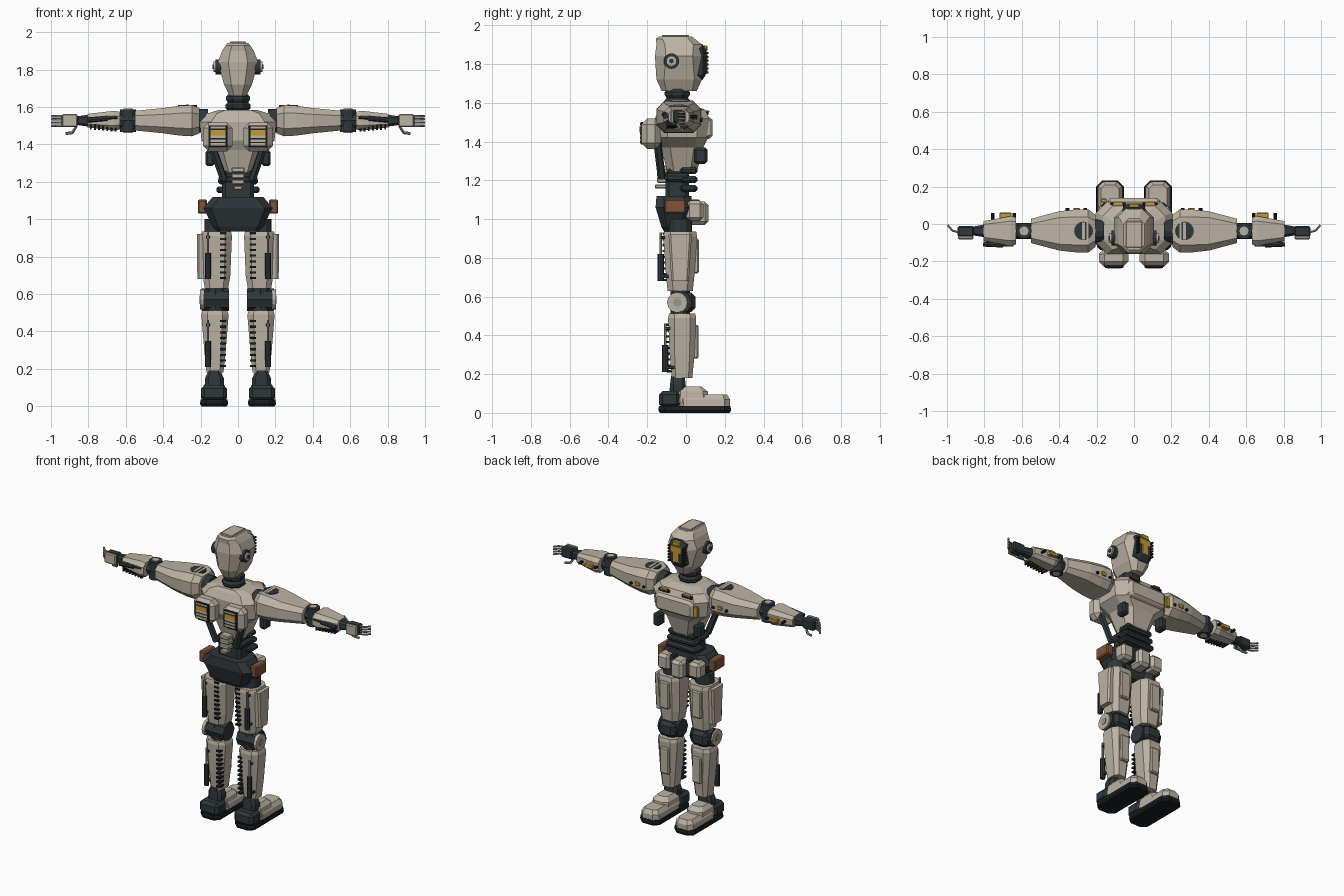
import bpy, bmesh
from mathutils import Matrix, Vector

cube = bpy.data.objects.get("Cube")
if cube:
    bpy.data.objects.remove(cube, do_unlink=True)


def material(name, red, green, blue):
    mat = bpy.data.materials.new(name)
    mat.use_nodes = True
    mat.diffuse_color = (red, green, blue, 1)
    shader = mat.node_tree.nodes["Principled BSDF"]
    shader.inputs["Base Color"].default_value = mat.diffuse_color
    return mat


CREAM = material("warm cream armour", .5, .45, .37)
DARK = material("dark slate", .028, .038, .042)
BLACK = material("black rubber", .01, .013, .014)
YELLOW = material("signal yellow", .56, .32, .04)
BROWN = material("brown leather", .22, .09, .045)
GREY = material("finger grey", .32, .3, .26)

# Shared joint lines
ARM_Y, ARM_Z = -.037, 1.527
LEG_X, LEG_Y = .12, -.03
KNEE_Z = .57
EAR_Y, EAR_Z = -.075, 1.815


def finish(name, mat, bm, mirror):
    bmesh.ops.recalc_face_normals(bm, faces=bm.faces)
    mesh = bpy.data.meshes.new(name)
    bm.to_mesh(mesh)
    bm.free()
    mesh.materials.append(mat)
    obj = bpy.data.objects.new(name, mesh)
    bpy.context.collection.objects.link(obj)
    if mirror:
        obj.modifiers.new("Mirror", "MIRROR").use_mirror_merge = False


def ring(at, wide, deep, shift=0):
    return at, wide / 2, deep / 2, shift


def loft(name, mat, *rings, axis="z", centre=(0, 0), chamfer=.22):
    """Join chamfered rectangles along an axis; off-centre parts are mirrored."""
    bm = bmesh.new()
    loops = []
    for at, a, b, shift in rings:
        cut = 2 * chamfer * min(a, b)
        corner = [(a, b - cut), (a - cut, b)]
        outline = (corner + [(-u, v) for u, v in reversed(corner)]
                   + [(-u, -v) for u, v in corner] + [(u, -v) for u, v in reversed(corner)])
        loop = []
        for u, v in outline:
            point = [u + centre[0], v + centre[1] + shift]
            point.insert("xyz".index(axis), at)
            loop.append(bm.verts.new(point))
        loops.append(loop)
    for low, high in zip(loops, loops[1:]):
        for i in range(len(low)):
            bm.faces.new((low[i - 1], low[i], high[i], high[i - 1]))
    bm.faces.new(loops[0])
    bm.faces.new(loops[-1])
    finish(name, mat, bm, axis == "x" or centre[0] > 0)


def box(name, mat, at, size, bevel=.15, count=1, step=(0, 0, 0)):
    """A row of boxes; bevel is a share of the thinnest side."""
    bm = bmesh.new()
    for i in range(count):
        place = Matrix.Translation(Vector(at) + i * Vector(step)) @ Matrix.Diagonal((*size, 1))
        bmesh.ops.create_cube(bm, size=1, matrix=place)
    if bevel:
        bmesh.ops.bevel(bm, geom=bm.edges[:], offset=bevel * min(size), segments=1, affect="EDGES")
    finish(name, mat, bm, at[0] > 0)


def rod(name, mat, radius, *path, sides=8, count=1, step=(0, 0, 0)):
    """Straight rods along a path, repeated by a step."""
    bm = bmesh.new()
    for i in range(count):
        points = [Vector(p) + i * Vector(step) for p in path]
        for p, q in zip(points, points[1:]):
            place = Matrix.Translation((p + q) / 2) @ (q - p).to_track_quat("Z", "Y").to_matrix().to_4x4()
            bmesh.ops.create_cone(bm, cap_ends=True, segments=sides, radius1=radius,
                                  radius2=radius, depth=(q - p).length, matrix=place)
    finish(name, mat, bm, path[0][0] > 0)


def disc(name, mat, at, radius, length, axis="x", sides=12):
    half = Vector([length / 2 if letter == axis else 0 for letter in "xyz"])
    rod(name, mat, radius, Vector(at) - half, Vector(at) + half, sides=sides)


# Head shell, crown panel and ear discs
loft("head", CREAM, ring(at=1.66, wide=.09, deep=.18), ring(at=1.72, wide=.15, deep=.235),
     ring(at=1.84, wide=.215, deep=.25), ring(at=1.9, wide=.17, deep=.235),
     ring(at=1.93, wide=.13, deep=.2, shift=-.02), ring(at=1.942, wide=.11, deep=.17, shift=-.02),
     centre=(0, -.035), chamfer=.26)
box("crown_panel", CREAM, at=(0, -.055, 1.94), size=(.085, .14, .02))
disc("ear_disc", DARK, at=(.1, EAR_Y, EAR_Z), radius=.04, length=.04, sides=16)
disc("ear_cap", CREAM, at=(.12, EAR_Y, EAR_Z), radius=.027, length=.02, sides=16)
disc("ear_bolt", DARK, at=(.125, EAR_Y, EAR_Z), radius=.012, length=.02)

# Face mask with yellow sensor plates
loft("face_mask", DARK, ring(at=.045, wide=.13, deep=.2), ring(at=.085, wide=.12, deep=.185),
     ring(at=.105, wide=.09, deep=.12), axis="y", centre=(0, 1.81))
box("face_sensor_bar", YELLOW, at=(0, .1, 1.84), size=(.085, .02, .045))
box("face_sensor_stem", YELLOW, at=(0, .1, 1.79), size=(.045, .02, .07))
box("face_sensor_brow", YELLOW, at=(0, .095, 1.88), size=(.055, .03, .03))
box("mask_teeth", BLACK, at=(.053, .1, 1.757), size=(.01, .03, .01), bevel=0, count=6, step=(0, 0, .02))

# Ribbed neck
neck_rings = [ring(1.55 + i * .015, size, size)
              for i, size in enumerate((.14, .14, .11, .135, .135, .11, .13, .13, .1))]
loft("neck", DARK, *neck_rings, centre=(0, -.045), chamfer=.29)

# Torso shell, chest plate, collar and side pouches
loft("torso", CREAM, ring(at=1.24, wide=.16, deep=.15), ring(at=1.37, wide=.26, deep=.22),
     ring(at=1.42, wide=.39, deep=.27), ring(at=1.52, wide=.41, deep=.28),
     ring(at=1.565, wide=.33, deep=.235), ring(at=1.585, wide=.2, deep=.165, shift=-.02),
     centre=(0, -.02))
loft("chest_plate", CREAM, ring(at=.09, wide=.3, deep=.135), ring(at=.125, wide=.28, deep=.105),
     ring(at=.138, wide=.25, deep=.08), axis="y", centre=(0, 1.47), chamfer=.15)
box("chest_marker", YELLOW, at=(-.163, .125, 1.47), size=(.03, .02, .07))
box("collar_vent", BLACK, at=(.085, .1, 1.545), size=(.08, .03, .02))
box("collar_stripe", YELLOW, at=(.085, .105, 1.555), size=(.05, .03, .01))
box("side_pouch", DARK, at=(.15, .075, 1.327), size=(.05, .07, .085), bevel=.24)

# Back pods with striped grilles
box("back_pod", CREAM, at=(.109, -.18, 1.44), size=(.158, .1, .155), bevel=.3)
box("pod_frame", BLACK, at=(.106, -.228, 1.443), size=(.1, .012, .115))
box("pod_light", YELLOW, at=(.106, -.234, 1.462), size=(.08, .01, .03), bevel=0)
box("pod_grille", CREAM, at=(.106, -.234, 1.4), size=(.08, .008, .013), bevel=0, count=3, step=(0, 0, .02))
box("pod_top_bar", CREAM, at=(.106, -.234, 1.49), size=(.08, .008, .01), bevel=0)

# Flexible waist, struts and spine blocks
box("waist_core", DARK, at=(0, -.045, 1.17), size=(.17, .12, .18))
box("waist_collar", DARK, at=(0, -.045, 1.213), size=(.21, .13, .046), bevel=.3)
for i in range(3):
    box("waist_roll", DARK, at=(0, .015, 1.25 - i * .046), size=(.2 + i * .016, .09, .036), bevel=.33)
rod("back_strut", DARK, .021, (.142, -.148, 1.4), (.075, -.125, 1.21), sides=6)
box("spine_blocks", CREAM, at=(0, -.12, 1.2), size=(.07, .06, .026), bevel=.2, count=3, step=(0, 0, .032))
box("spine_tail", CREAM, at=(0, -.125, 1.168), size=(.045, .07, .02), bevel=.2)

# Pelvis, belt plates and hip pouches
loft("pelvis", DARK, ring(at=.935, wide=.22, deep=.1), ring(at=.96, wide=.27, deep=.13),
     ring(at=1.06, wide=.37, deep=.19), ring(at=1.12, wide=.27, deep=.18), centre=(0, -.062))
box("hip_pad", CREAM, at=(.115, .045, 1.043), size=(.09, .09, .105), bevel=.2)
box("groin_plate", CREAM, at=(0, .06, 1.03), size=(.09, .11, .12), bevel=.2)
box("belt_block", DARK, at=(.058, .035, 1.05), size=(.027, .07, .1))
box("hip_pouch", BROWN, at=(.19, -.055, 1.067), size=(.05, .11, .075))

# Thighs
disc("hip_joint", DARK, at=(LEG_X, LEG_Y, .95), radius=.06, length=.1, axis="z")
loft("thigh", CREAM, ring(at=.63, wide=.125, deep=.13), ring(at=.7, wide=.148, deep=.145),
     ring(at=.91, wide=.165, deep=.175), ring(at=.935, wide=.155, deep=.165), centre=(.115, LEG_Y))
loft("thigh_side_plate", CREAM, ring(at=.68, wide=.045, deep=.09), ring(at=.92, wide=.05, deep=.12),
     centre=(.195, LEG_Y))
box("thigh_front_panel", CREAM, at=(LEG_X, .048, .81), size=(.07, .036, .18), bevel=.2)

# Knees
disc("knee_core", DARK, at=(LEG_X, LEG_Y, KNEE_Z), radius=.05, length=.15, axis="z", sides=8)
disc("knee_drum", DARK, at=(LEG_X, LEG_Y, KNEE_Z), radius=.06, length=.145, sides=8)
box("knee_cap", DARK, at=(LEG_X, .005, KNEE_Z), size=(.125, .09, .1), bevel=.25)
disc("knee_disc", CREAM, at=(.193, -.045, KNEE_Z), radius=.053, length=.02)
disc("knee_bolt", GREY, at=(.2, -.045, KNEE_Z), radius=.022, length=.014)

# Shins
loft("shin", CREAM, ring(at=.18, wide=.09, deep=.105), ring(at=.3, wide=.115, deep=.128),
     ring(at=.49, wide=.146, deep=.145), ring(at=.512, wide=.13, deep=.135), centre=(.123, -.02))
box("shin_front_panel", CREAM, at=(LEG_X, .047, .367), size=(.065, .035, .175), bevel=.2)

# Rear leg pistons and rungs
for part, y, low in (("thigh", -.13, .68), ("shin", -.107, .21)):
    rod(part + "_piston", DARK, .016, (.16, y, low), (.16, y, low + .14))
    rod(part + "_piston_rod", GREY, .007, (.16, y, low + .13), (.16, y, low + .25), sides=6)
    box(part + "_piston_mount", DARK, at=(.16, y + .025, low + .025), size=(.02, .05, .016),
        count=2, step=(0, 0, .2))
    box(part + "_rungs", BLACK, at=(.08, y + .03, low + .005), size=(.03, .045, .011), bevel=0,
        count=9, step=(0, 0, .03))

# Ankles and boots
loft("ankle", DARK, ring(at=.09, wide=.1, deep=.09), ring(at=.15, wide=.1, deep=.08),
     ring(at=.19, wide=.065, deep=.07), centre=(.126, -.042))
loft("sole", BLACK, ring(at=0, wide=.135, deep=.36), ring(at=.012, wide=.15, deep=.374),
     ring(at=.036, wide=.145, deep=.37), centre=(.128, .045))
box("heel", DARK, at=(.128, -.085, .07), size=(.14, .11, .085), bevel=.22)
loft("toe_cap", CREAM, ring(at=.03, wide=.135, deep=.27), ring(at=.07, wide=.13, deep=.27),
     ring(at=.096, wide=.095, deep=.235), centre=(.128, .092))
loft("instep", CREAM, ring(at=.05, wide=.125, deep=.18), ring(at=.11, wide=.115, deep=.165),
     ring(at=.135, wide=.075, deep=.1), centre=(.128, .03))

# Shoulders and upper arms
arm_line = (ARM_Y, ARM_Z)
disc("shoulder_joint", DARK, at=(.195, ARM_Y, ARM_Z), radius=.062, length=.07)
loft("upper_arm", CREAM, ring(at=.205, wide=.17, deep=.135), ring(at=.245, wide=.232, deep=.167),
     ring(at=.31, wide=.23, deep=.16), ring(at=.4, wide=.21, deep=.135),
     ring(at=.55, wide=.13, deep=.105), axis="x", centre=arm_line, chamfer=.25)
disc("shoulder_cap", DARK, at=(.27, ARM_Y, 1.595), radius=.05, length=.03, axis="z", sides=16)
box("shoulder_cap_slot", CREAM, at=(.27, ARM_Y, 1.607), size=(.016, .09, .012), bevel=0)
box("arm_marker", YELLOW, at=(.307, .075, 1.517), size=(.035, .02, .025))
rod("arm_bolts", BLACK, .01, (.26, .06, 1.51), (.26, .085, 1.51), count=2, step=(.095, 0, 0))

# Elbows
disc("elbow_core", DARK, at=(.59, ARM_Y, ARM_Z), radius=.042, length=.12, sides=8)
disc("elbow_drum", DARK, at=(.588, ARM_Y, ARM_Z), radius=.042, length=.12, axis="z")
disc("elbow_cap", CREAM, at=(.588, ARM_Y, ARM_Z), radius=.024, length=.13, axis="z")

# Forearms with piston, rungs and marker
loft("forearm", CREAM, ring(at=.63, wide=.145, deep=.094), ring(at=.66, wide=.158, deep=.106),
     ring(at=.805, wide=.105, deep=.072), axis="x", centre=arm_line, chamfer=.25)
rod("forearm_piston", DARK, .014, (.7, -.112, 1.54), (.805, -.107, 1.53))
rod("forearm_rod", DARK, .008, (.645, -.114, 1.545), (.71, -.112, 1.54), sides=6)
box("forearm_rungs", BLACK, at=(.655, -.075, 1.483), size=(.01, .05, .03), bevel=0,
    count=7, step=(.022, 0, .002))
box("forearm_marker", YELLOW, at=(.687, .043, ARM_Z), size=(.065, .035, .025))
rod("forearm_bolts", BLACK, .009, (.64, .01, ARM_Z), (.64, .058, ARM_Z), count=2, step=(.115, 0, 0))

# Wrists, hands, fingers and thumbs
loft("wrist", DARK, ring(at=.795, wide=.07, deep=.065), ring(at=.865, wide=.045, deep=.045),
     axis="x", centre=arm_line)
box("palm", DARK, at=(.9, -.04, ARM_Z), size=(.088, .058, .066))
box("hand_plate", CREAM, at=(.9, -.072, ARM_Z), size=(.083, .02, .07), bevel=.3)
rod("fingers", GREY, .0065, (.935, -.045, 1.5), (.972, -.035, 1.5), (.996, -.006, 1.5), sides=6,
    count=4, step=(0, 0, .017))
rod("thumb", GREY, .008, (.865, -.045, 1.495), (.885, -.03, 1.463), (.92, -.02, 1.458), sides=6)
